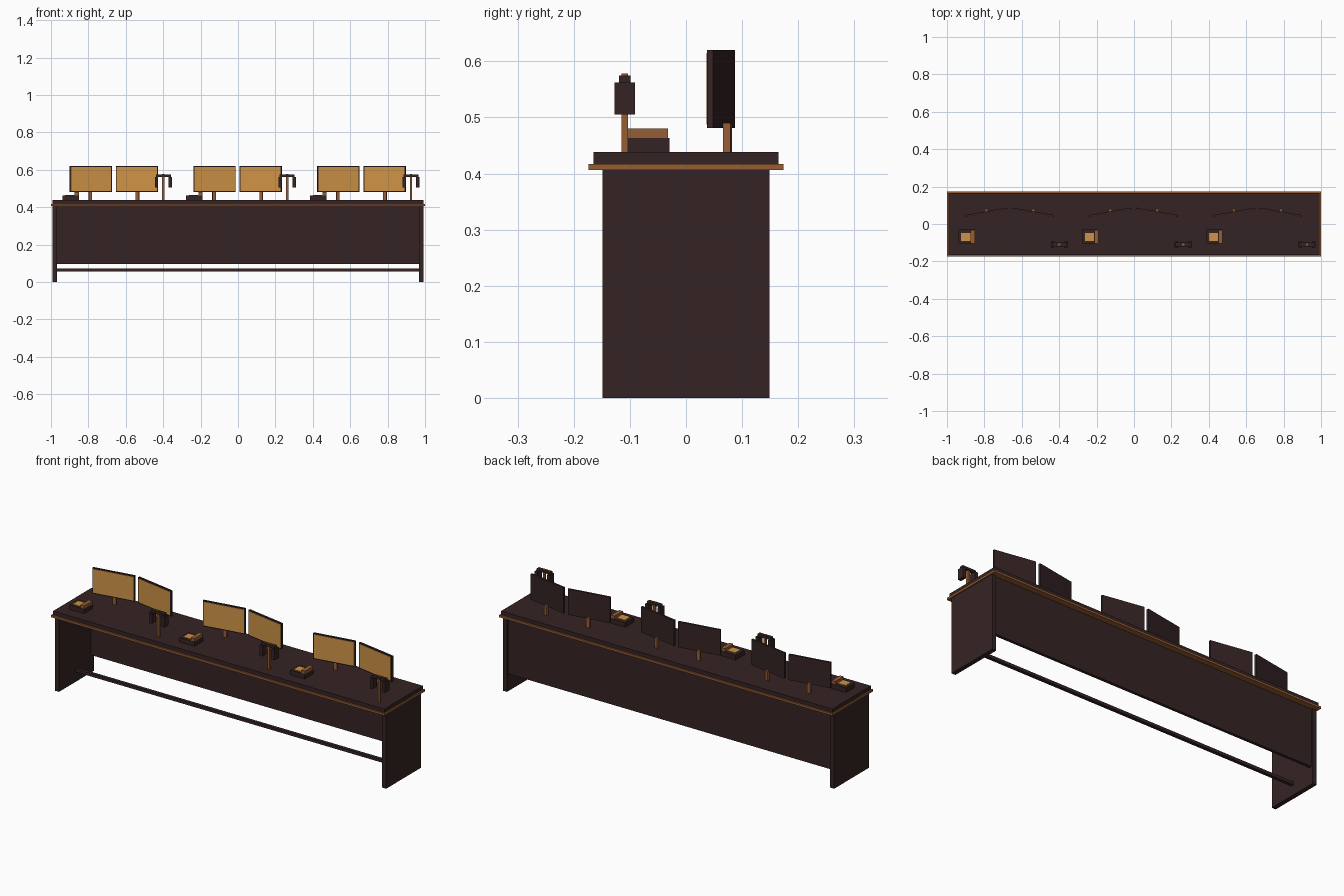
import bpy, bmesh, math
from mathutils import Matrix, Vector

if "Cube" in bpy.data.objects:
    bpy.data.objects.remove(bpy.data.objects["Cube"])


def material(name, rgb):
    m = bpy.data.materials.new(name)
    m.diffuse_color = (*rgb, 1.0)
    m.use_nodes = True
    m.node_tree.nodes["Principled BSDF"].inputs["Base Color"].default_value = m.diffuse_color
    return m


DARK = material("dark_brown", (0.036, 0.0168, 0.0175))
TRIM = material("copper_brown", (0.31, 0.110, 0.034))
TAN = material("warm_tan", (0.62, 0.29, 0.061))


def box(name, x, y, z, mat, frame=Matrix.Identity(4)):
    """Box from (min, max) ranges, placed in an optional local frame."""
    lo, hi = Vector((x[0], y[0], z[0])), Vector((x[1], y[1], z[1]))
    bm = bmesh.new()
    bmesh.ops.create_cube(bm, size=1.0)
    bmesh.ops.scale(bm, vec=hi - lo, verts=bm.verts)
    bmesh.ops.translate(bm, vec=(lo + hi) / 2, verts=bm.verts)
    me = bpy.data.meshes.new(name)
    bm.to_mesh(me)
    bm.free()
    me.materials.append(mat)
    ob = bpy.data.objects.new(name, me)
    ob.matrix_world = frame
    bpy.context.collection.objects.link(ob)
    return ob


# Desk: top slab over a wider trim board, end panels, back panel, foot rail
box("desk_top", (-0.993, 0.993), (-0.165, 0.165), (0.417, 0.438), DARK)
box("desk_trim", (-1.0, 1.0), (-0.174, 0.174), (0.406, 0.417), TRIM)
for side, x in (("left", (-0.993, -0.969)), ("right", (0.969, 0.993))):
    box(side + "_end_panel", x, (-0.149, 0.149), (0, 0.406), DARK)
box("back_panel", (-0.969, 0.969), (0.125, 0.141), (0.095, 0.406), DARK)
box("foot_rail", (-0.969, 0.969), (-0.009, 0.009), (0.055, 0.071), DARK)

# Three identical workstations
for cx in (-0.662, 0.0, 0.662):
    unit = Matrix.Translation((cx, 0, 0))

    # Pair of monitors angled towards the seat
    for s in (-1, 1):
        f = (unit @ Matrix.Translation((s * 0.124 - 0.002, 0.0625, 0))
             @ Matrix.Rotation(math.radians(-10 * s), 4, 'Z'))
        box("monitor", (-0.114, 0.114), (-0.0055, 0.0055), (0.481, 0.62), DARK, f)
        box("screen", (-0.109, 0.109), (-0.0075, -0.0050), (0.487, 0.615), TAN, f)
        box("monitor_stand", (-0.009, 0.009), (0.0055, 0.0185), (0.438, 0.49), TRIM, f)

    # Desk phone with handset and key pad
    box("phone_base", (-0.277, -0.189), (-0.104, -0.029), (0.438, 0.463), DARK, unit)
    box("phone_handset", (-0.211, -0.189), (-0.103, -0.032), (0.463, 0.480), TRIM, unit)
    box("phone_keypad", (-0.262, -0.213), (-0.092, -0.048), (0.463, 0.466), TAN, unit)

    # Headset hanging on a post
    hang = unit @ Matrix.Translation((0.263, -0.109, 0))
    box("headset_post", (-0.006, 0.006), (-0.006, 0.006), (0.438, 0.578), TRIM, hang)
    box("headset_band", (-0.040, 0.040), (-0.010, 0.010), (0.562, 0.575), DARK, hang)
    for s in (-1, 1):
        box("headset_ear_cup", (s * 0.037 - 0.009, s * 0.037 + 0.009),
            (-0.018, 0.018), (0.505, 0.562), DARK, hang)
